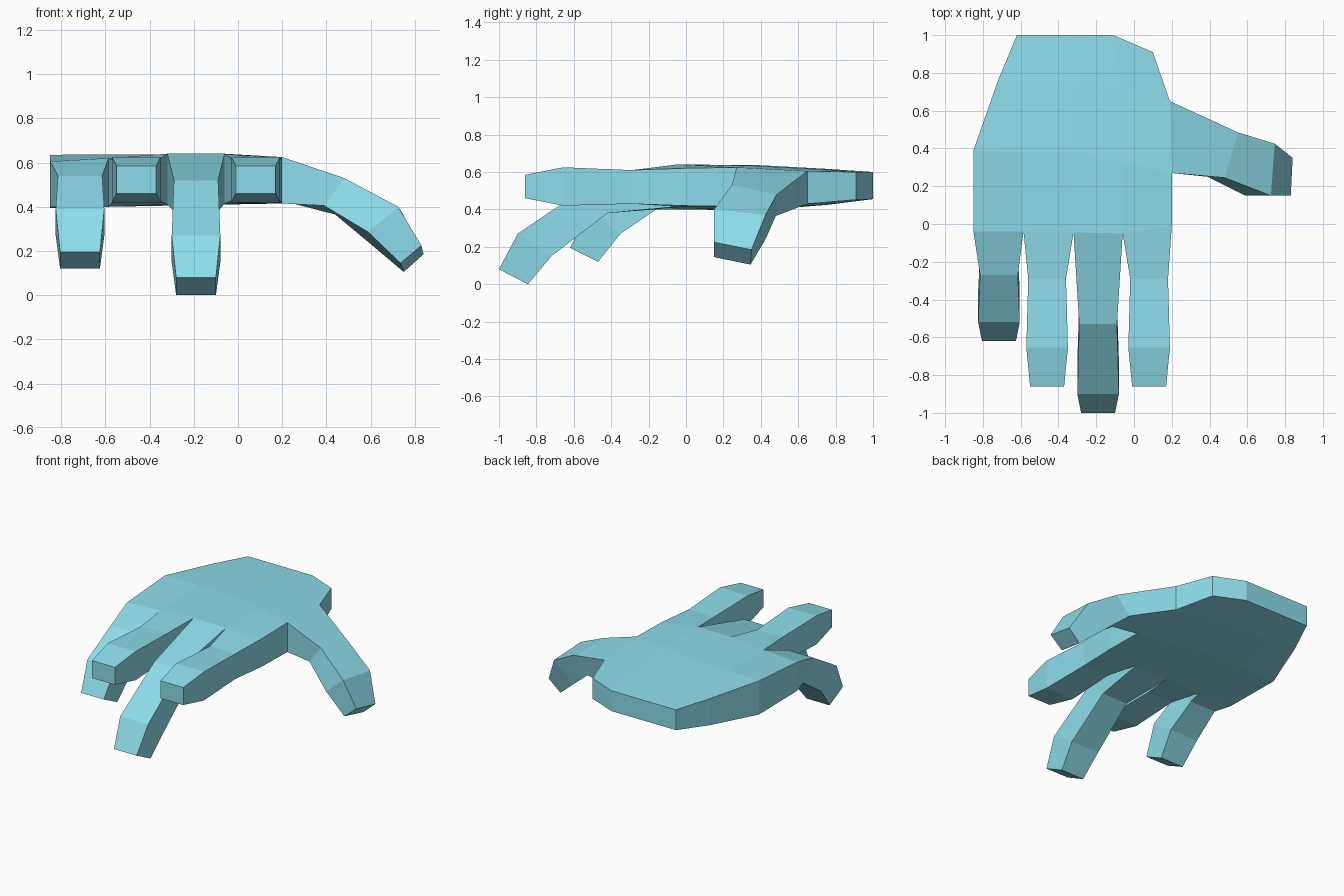
import bpy, bmesh

if "Cube" in bpy.data.objects:
    bpy.data.objects.remove(bpy.data.objects["Cube"])

bm = bmesh.new()


def skin(a, b):
    """Wrap quads between two four-cornered rings."""
    for i in range(4):
        j = (i + 1) % 4
        bm.faces.new((a[i], a[j], b[j], b[i]))


def digit(base, rings):
    """Grow a digit from an open palm edge through rings and cap its tip."""
    last = base
    for ring in rings:
        new = [bm.verts.new(p) for p in ring]
        skin(last, new)
        last = new
    bm.faces.new(last)


# Palm: rows from knuckles to wrist, each point is (x, y, top z, bottom z)
rows = [
    [(-.85, -.04, .605, .40), (-.585, -.04, .62, .40), (-.32, -.045, .64, .41),
     (-.06, -.05, .64, .415), (.20, -.01, .62, .42)],
    [(-.85, .39, .635, .395), (-.585, .38, .637, .40), (-.32, .38, .637, .405),
     (-.06, .33, .635, .41), (.20, .27, .625, .415)],
    [(-.72, .76, .615, .425), (-.51, .75, .617, .425), (-.29, .74, .617, .425),
     (-.07, .70, .615, .43), (.19, .65, .605, .43)],
    [(-.62, 1, .60, .455), (-.45, 1, .60, .455), (-.28, 1, .60, .455),
     (-.11, 1, .60, .455), (.10, .91, .60, .452)],
]
top = [[bm.verts.new((x, y, t)) for x, y, t, b in r] for r in rows]
bot = [[bm.verts.new((x, y, b)) for x, y, t, b in r] for r in rows]
for r in range(3):
    for c in range(4):
        for g in (top, bot):
            bm.faces.new((g[r][c], g[r][c + 1], g[r + 1][c + 1], g[r + 1][c]))
    bm.faces.new((top[r][0], top[r + 1][0], bot[r + 1][0], bot[r][0]))
    if r != 1:  # the thumb grows from the gap
        bm.faces.new((top[r][4], top[r + 1][4], bot[r + 1][4], bot[r][4]))
for c in range(4):
    bm.faces.new((top[3][c], top[3][c + 1], bot[3][c + 1], bot[3][c]))

# Fingers: side profiles as (top y, top z, bottom y, bottom z) per joint
straight = [(-.29, .61, -.29, .43), (-.655, .625, -.655, .42), (-.86, .585, -.86, .46)]
middle = [(-.53, .52, -.42, .38), (-.90, .27, -.72, .15), (-1, .08, -.845, 0)]
little = [(-.27, .54, -.16, .40), (-.52, .39, -.35, .27), (-.62, .195, -.47, .12)]
half_widths = (.10, .11, .09)
fingers = [(-.715, little), (-.46, straight), (-.19, middle), (.08, straight)]
for c, (cx, profile) in enumerate(fingers):
    base = [top[0][c], top[0][c + 1], bot[0][c + 1], bot[0][c]]
    digit(base, [[(cx - w, ty, tz), (cx + w, ty, tz), (cx + w, by, bz), (cx - w, by, bz)]
                 for w, (ty, tz, by, bz) in zip(half_widths, profile)])

# Thumb: rings ordered front top, back top, back bottom, front bottom
digit([top[1][4], top[2][4], bot[2][4], bot[1][4]], [
    [(.48, .245, .53), (.55, .485, .48), (.44, .48, .365), (.39, .25, .405)],
    [(.725, .15, .40), (.745, .425, .37), (.59, .425, .24), (.59, .15, .285)],
    [(.83, .15, .225), (.84, .35, .185), (.75, .345, .105), (.735, .15, .145)],
])

bmesh.ops.recalc_face_normals(bm, faces=bm.faces)
mesh = bpy.data.meshes.new("hand")
bm.to_mesh(mesh)
bm.free()
hand = bpy.data.objects.new("hand", mesh)
bpy.context.collection.objects.link(hand)
mat = bpy.data.materials.new("light_blue")
mat.diffuse_color = (.27, .72, .83, 1)
mat.use_nodes = True
mat.node_tree.nodes["Principled BSDF"].inputs["Base Color"].default_value = mat.diffuse_color
mesh.materials.append(mat)
